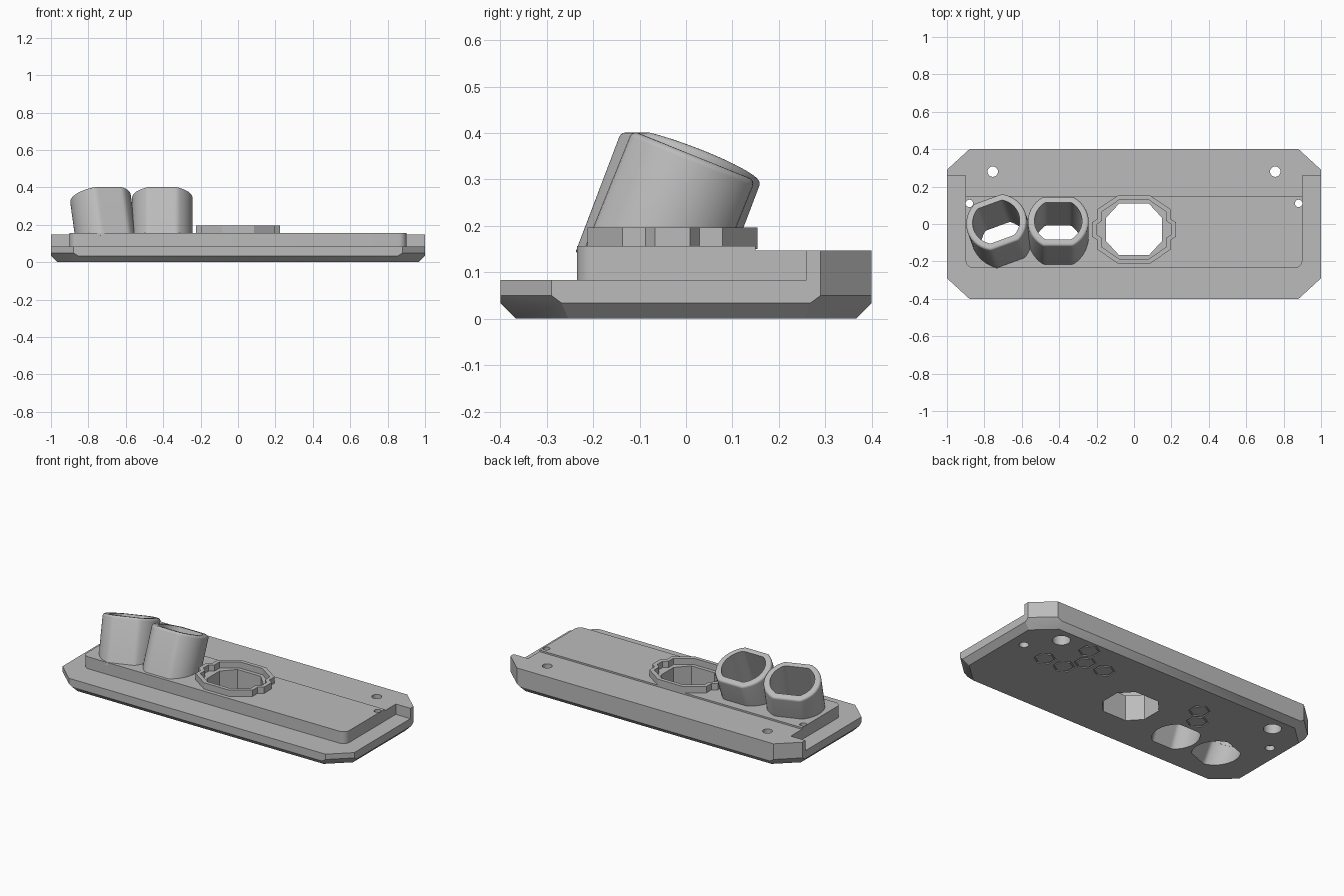
import bpy, bmesh, math
from mathutils import Matrix, Vector

if "Cube" in bpy.data.objects:
    bpy.data.objects.remove(bpy.data.objects["Cube"])

grey = bpy.data.materials.new("plain_grey")
grey.use_nodes = True
COLOUR = (0.5, 0.5, 0.5, 1)
grey.diffuse_color = COLOUR
grey.node_tree.nodes["Principled BSDF"].inputs["Base Color"].default_value = COLOUR


def finish(bm, name):
    bmesh.ops.recalc_face_normals(bm, faces=bm.faces)
    mesh = bpy.data.meshes.new(name)
    bm.to_mesh(mesh)
    bm.free()
    obj = bpy.data.objects.new(name, mesh)
    bpy.context.collection.objects.link(obj)
    mesh.materials.append(grey)
    return obj


def loft(rings, name, loop=False):
    """Skin equal-length rings of points; cap the ends unless they loop."""
    bm = bmesh.new()
    vs = [[bm.verts.new(p) for p in ring] for ring in rings]
    n = len(vs[0])
    for k in range(len(vs) if loop else len(vs) - 1):
        a, b = vs[k], vs[(k + 1) % len(vs)]
        for i in range(n):
            j = (i + 1) % n
            bm.faces.new((a[i], a[j], b[j], b[i]))
    if not loop:
        bm.faces.new(vs[0])
        bm.faces.new(vs[-1])
    return finish(bm, name)


def at(outline, z):
    return [(x, y, z) for x, y in outline]


def prism(outline, z0, z1, name="cutter"):
    return loft([at(outline, z0), at(outline, z1)], name)


def cut(obj, cutter):
    mod = obj.modifiers.new("cut", "BOOLEAN")
    mod.operation, mod.solver, mod.object = "DIFFERENCE", "EXACT", cutter
    bpy.context.view_layer.objects.active = obj
    bpy.ops.object.modifier_apply(modifier=mod.name)
    bpy.data.objects.remove(cutter)


def smooth(obj):
    bpy.ops.object.select_all(action="DESELECT")
    obj.select_set(True)
    bpy.context.view_layer.objects.active = obj
    bpy.ops.object.shade_smooth_by_angle(angle=math.radians(30))


def quad_mirror(quarter, cy=0.0):
    """Mirror a first-quadrant outline, ordered from the x side to the y side."""
    half = quarter + [(-x, y) for x, y in reversed(quarter)]
    full = half + [(-x, -y) for x, y in half]
    return [(x, y + cy) for x, y in full]


def polygon(cx, cy, r, n, turn=0.0):
    return [(cx + r * math.cos(turn + math.tau * i / n),
             cy + r * math.sin(turn + math.tau * i / n)) for i in range(n)]


# Base plate: chamfered prism with sloped lower edges
plate = prism(quad_mirror([(1, 0.29), (0.88, 0.4)]), 0, 0.157, "base_plate")
bm = bmesh.new()
bm.from_mesh(plate.data)
slopes = [((1, 0), (1, 0), 0.034), ((0, 1), (0, 0.4), 0.034),
          ((0.11, 0.12), (0.88, 0.4), 0.05)]
for (nx, ny), (px, py), h in slopes:
    for sx, sy in {(math.copysign(1, a) if nx else 1, math.copysign(1, b) if ny else 1)
                   for a in (-1, 1) for b in (-1, 1)}:
        flat = Vector((nx * sx, ny * sy, 0)).normalized()
        bmesh.ops.bisect_plane(bm, geom=bm.verts[:] + bm.edges[:] + bm.faces[:],
                               plane_co=(px * sx, py * sy, h),
                               plane_no=flat - Vector((0, 0, 1)), clear_outer=True)
        bmesh.ops.holes_fill(bm, edges=[e for e in bm.edges if e.is_boundary])
bmesh.ops.recalc_face_normals(bm, faces=bm.faces)
bm.to_mesh(plate.data)
bm.free()

# Front ledge and side steps around the raised deck with rounded front corners
R = 0.04
corner = [(0.9 - R + R * math.cos(a), -0.235 + R - R * math.sin(a))
          for a in [math.pi / 2 * i / 8 for i in range(9)]]
deck_edge = [(0.9, 0.26)] + corner
ledge = deck_edge + [(-x, y) for x, y in reversed(deck_edge)]
ledge += [(-1.2, 0.26), (-1.2, -0.6), (1.2, -0.6), (1.2, 0.26)]
cut(plate, prism(ledge, 0.083, 0.3))
cut(plate, prism([(-1.2, 0.15), (1.2, 0.15), (1.2, 0.6), (-1.2, 0.6)], 0.147, 0.3))

# Screw holes, wider underneath
for side in (-1, 1):
    cut(plate, prism(polygon(side * 0.755, 0.28, 0.028, 24), -0.1, 0.3))
    cut(plate, prism(polygon(side * 0.755, 0.28, 0.05, 24), -0.1, 0.07))
    cut(plate, prism(polygon(side * 0.88, 0.11, 0.02, 20), -0.1, 0.3))
    cut(plate, prism(polygon(side * 0.88, 0.11, 0.027, 20), -0.1, 0.03))

# Octagonal opening
RING_Y = -0.029
cut(plate, prism(quad_mirror([(0.15, 0.062), (0.08, 0.1375)], RING_Y), -0.1, 0.3))

# Hexagon grooves underneath
for hx, hy in [(0.56, 0.287), (0.495, 0.175), (0.36, 0.175), (0.695, 0.069),
               (0.56, 0.069), (-0.325, 0.172), (-0.39, 0.075)]:
    outer, inner = (polygon(hx, hy, r, 6, math.pi / 6) for r in (0.062, 0.052))
    cut(plate, loft([at(outer, -0.01), at(outer, 0.006), at(inner, 0.006),
                     at(inner, -0.01)], "cutter", loop=True))

# Notched rim around the opening
rim_out = quad_mirror([(0.225, 0.038), (0.195, 0.058), (0.195, 0.108), (0.085, 0.183)], RING_Y)
rim_in = quad_mirror([(0.2, 0.026), (0.172, 0.046), (0.172, 0.094), (0.076, 0.16)], RING_Y)
loft([at(rim_out, 0.15), at(rim_out, 0.196), at(rim_in, 0.196), at(rim_in, 0.15)],
     "opening_rim", loop=True)


# Tilted sockets: round tubes with flattened front and back
def flat_round(r, flat, z, frame, n=72):
    pts = polygon(0, 0, r, n)
    return [frame @ Vector((x, max(-flat, min(flat, y)), z)) for x, y in pts]


TOP, F = 0.21, 0.014
for name, x, yaw in (("outer_socket", -0.71, 20), ("inner_socket", -0.405, 0)):
    frame = (Matrix.Translation((x, -0.062, 0.157))
             @ Matrix.Rotation(math.radians(yaw), 4, "Z")
             @ Matrix.Rotation(math.radians(-22), 4, "X"))
    levels = [(0, -0.07)]
    for i in range(5):
        a = math.pi / 2 * i / 4
        levels.append((F - F * math.cos(a), TOP - F + F * math.sin(a)))
    levels += [(0.036, TOP), (0.036, -0.07)]
    tube = loft([flat_round(0.163 - d, 0.143 - d, z, frame) for d, z in levels],
                name, loop=True)
    smooth(tube)
    cut(plate, loft([flat_round(0.128, 0.108, z, frame) for z in (-0.4, 0.2)], "cutter"))

smooth(plate)
